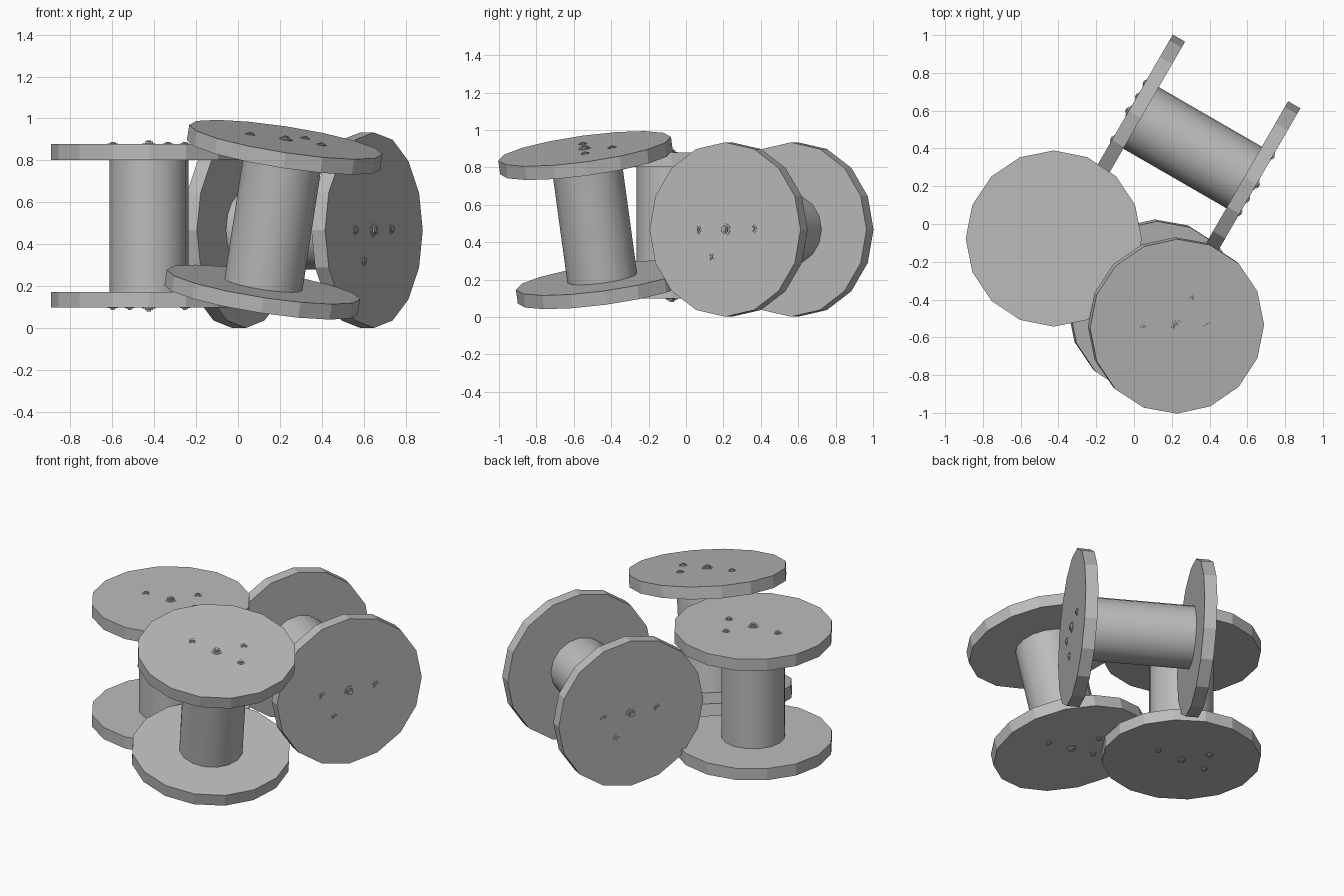
import bpy
import math
from mathutils import Matrix, Vector

cube = bpy.data.objects.get("Cube")
if cube:
    bpy.data.objects.remove(cube, do_unlink=True)

grey = bpy.data.materials.new("plain_grey")
grey.use_nodes = True
colour = (0.5, 0.5, 0.5, 1)
grey.diffuse_color = colour
grey.node_tree.nodes["Principled BSDF"].inputs["Base Color"].default_value = colour

FLANGE_R, FLANGE_T = 0.466, 0.075   # end disc radius and thickness
CORE_R, HALF = 0.188, 0.39          # drum radius, half of the spool length
BOLT_RING = 0.172
BOLT_ANGLES = (0, 58, 182)


def cylinder(name, radius, depth, matrix, sides, smooth=False):
    bpy.ops.mesh.primitive_cylinder_add(vertices=sides, radius=radius, depth=depth)
    ob = bpy.context.object
    ob.name = name
    ob.data.materials.append(grey)
    if smooth:
        bpy.ops.object.shade_smooth_by_angle()
    ob.matrix_world = matrix
    return ob


def bolt(name, frame, x, y, scale, height):
    # washer, hexagonal nut and threaded end, standing on the disc face
    for part, r, h, sides in (("washer", 0.032, 0.2, 16),
                              ("nut", 0.022, 0.65, 6),
                              ("stud", 0.012, 1.0, 10)):
        depth = h * height
        cylinder(f"{name}_{part}", r * scale, depth,
                 frame @ Matrix.Translation((x, y, HALF + depth / 2)), sides)


def spool(name, centre, x_axis, axis):
    # local z runs along the drum
    z = Vector(axis).normalized()
    y = z.cross(Vector(x_axis)).normalized()
    x = y.cross(z)
    frame = Matrix((x, y, z)).transposed().to_4x4()
    frame.translation = centre
    cylinder(f"{name}_drum", CORE_R, 2 * (HALF - FLANGE_T), frame, 16, True)
    # both ends are alike, the second turned half round
    for end, turn in (("upper", 0), ("lower", math.pi)):
        side = frame @ Matrix.Rotation(turn, 4, 'Y')
        tag = f"{name}_{end}"
        # quarter turn keeps a corner of the disc on each local axis
        cylinder(f"{tag}_disc", FLANGE_R, FLANGE_T,
                 side @ Matrix.Translation((0, 0, HALF - FLANGE_T / 2)), 16)
        bolt(f"{tag}_centre", side, 0, 0, 1.0, 0.017)
        for i, angle in enumerate(BOLT_ANGLES):
            a = math.radians(angle)
            bolt(f"{tag}_outer_{i + 1}", side, BOLT_RING * math.cos(a),
                 BOLT_RING * math.sin(a), 0.75, 0.01)


spool("upright_spool", (-0.425, -0.077, 0.488), (1, 0, 0), (0, 0, 1))
spool("leaning_spool", (0.169, -0.49, 0.5175), (1, 0, 0), (0.1075, -0.095, 0.695))
spool("lying_spool", (0.31, 0.404, 0.4675), (-0.5, -0.866, 0), (0.866, -0.5, 0))
